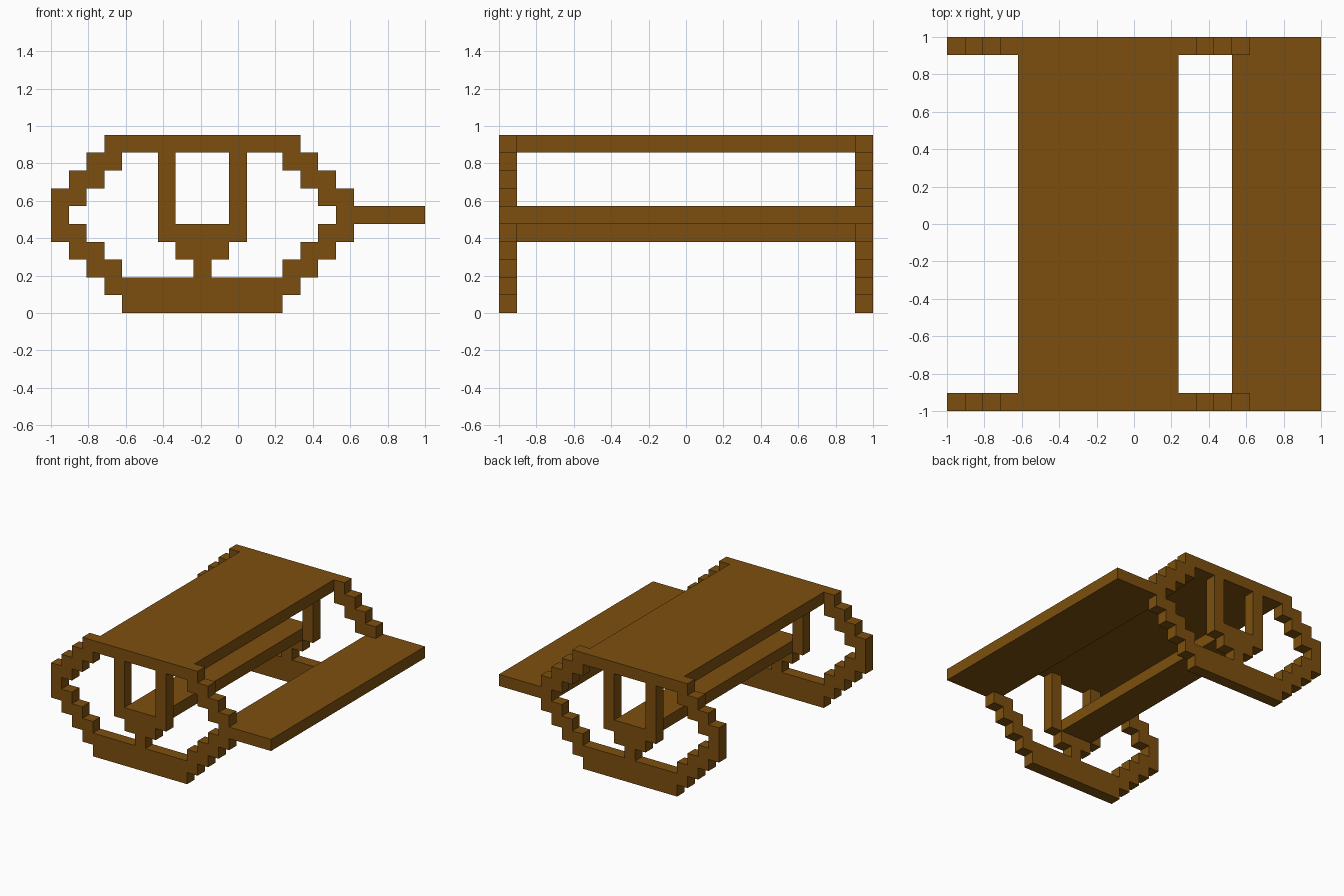
import bpy
import bmesh

cube = bpy.data.objects.get("Cube")
if cube:
    bpy.data.objects.remove(cube, do_unlink=True)

N = 21            # grid cells along the longest side
U = 2.0 / N       # cell size

wood = bpy.data.materials.new("brown_wood")
COLOUR = (0.202, 0.078, 0.0044, 1.0)
wood.diffuse_color = COLOUR
wood.use_nodes = True
bsdf = wood.node_tree.nodes["Principled BSDF"]
bsdf.inputs["Base Color"].default_value = COLOUR
bsdf.inputs["Roughness"].default_value = 0.8


def add_object(name, bm):
    """Scale grid coordinates to model units and link the mesh."""
    for v in bm.verts:
        v.co.x = v.co.x * U - 1
        v.co.y = v.co.y * U - 1
        v.co.z *= U
    bmesh.ops.recalc_face_normals(bm, faces=bm.faces)
    mesh = bpy.data.meshes.new(name)
    bm.to_mesh(mesh)
    bm.free()
    mesh.materials.append(wood)
    obj = bpy.data.objects.new(name, mesh)
    bpy.context.collection.objects.link(obj)
    return obj


def box(name, x, y, z):
    """Box from (start, end) ranges in grid cells."""
    bm = bmesh.new()
    bmesh.ops.create_cube(bm, size=1)
    for v in bm.verts:
        for axis, (a, b) in enumerate((x, y, z)):
            v.co[axis] = b if v.co[axis] > 0 else a
    return add_object(name, bm)


# End frame outline: filled column spans for each row, bottom to top
ROWS = [
    [(4, 13)],
    [(3, 14)],
    [(2, 4), (8, 9), (13, 15)],
    [(1, 3), (7, 10), (14, 16)],
    [(0, 2), (6, 11), (15, 17)],
    [(0, 1), (6, 7), (10, 11)],
    [(0, 2), (6, 7), (10, 11), (15, 17)],
    [(1, 3), (6, 7), (10, 11), (14, 16)],
    [(2, 4), (6, 7), (10, 11), (13, 15)],
    [(3, 14)],
]


def end_frame(name, y):
    """One-cell-thick stepped frame, extruded from its flat outline."""
    bm = bmesh.new()
    for k, spans in enumerate(ROWS):
        for a, b in spans:
            for i in range(a, b):
                bm.faces.new([bm.verts.new((i + dx, y, k + dz))
                              for dx, dz in ((0, 0), (1, 0), (1, 1), (0, 1))])
    bmesh.ops.remove_doubles(bm, verts=bm.verts, dist=0.001)
    result = bmesh.ops.extrude_face_region(bm, geom=bm.faces[:])
    for v in result["geom"]:
        if isinstance(v, bmesh.types.BMVert):
            v.co.y += 1
    return add_object(name, bm)


# Stepped frames at both ends
end_frame("front_frame", 0)
end_frame("back_frame", N - 1)

# Long boards joining the frames
box("top_board", (4, 13), (1, N - 1), (9, 10))
box("inner_shelf", (7, 10), (1, N - 1), (4, 5))
box("side_bench", (16, 21), (0, N), (5, 6))
